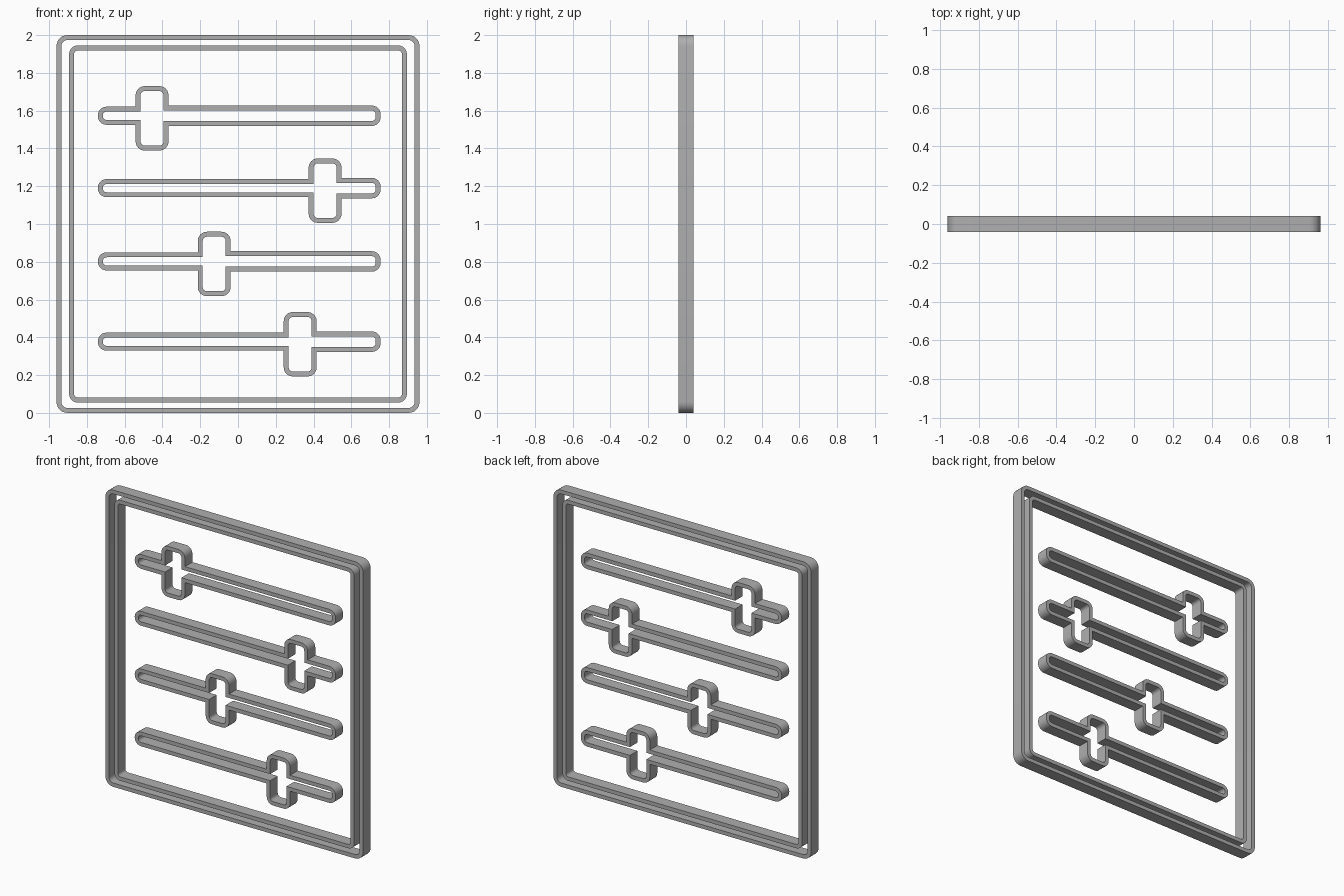
import bpy, bmesh
from math import tan, sin, pi
from mathutils import Vector

if "Cube" in bpy.data.objects:
    bpy.data.objects.remove(bpy.data.objects["Cube"])

WALL = 0.026    # width of every band
DEPTH = 0.08    # thickness front to back

# dark grey finish shared by all parts
grey = bpy.data.materials.new("dark_grey")
grey.diffuse_color = (0.43, 0.43, 0.43, 1)
grey.use_nodes = True
grey.node_tree.nodes["Principled BSDF"].inputs["Base Color"].default_value = grey.diffuse_color


def fillet(corners, steps=6):
    """Round the corners (x, z, radius) of a closed outline."""
    pts, n = [], len(corners)
    for i, (x, z, r) in enumerate(corners):
        p = Vector((x, z))
        if r == 0:
            pts.append(p)
            continue
        a = (Vector(corners[i - 1][:2]) - p).normalized()
        b = (Vector(corners[(i + 1) % n][:2]) - p).normalized()
        half = a.angle(b) / 2
        centre = p + (a + b).normalized() * (r / sin(half))
        start = p + a * (r / tan(half)) - centre
        end = p + b * (r / tan(half)) - centre
        sweep = pi - 2 * half
        for k in range(steps + 1):
            t = k / steps
            pts.append(centre + (start * sin((1 - t) * sweep) + end * sin(t * sweep)) / sin(sweep))
    return pts


def offset(pts, d):
    """Mitred offset, inward for a counter-clockwise outline."""
    out, n = [], len(pts)
    for i, p in enumerate(pts):
        e0 = (p - pts[i - 1]).normalized()
        e1 = (pts[(i + 1) % n] - p).normalized()
        n0, n1 = Vector((-e0.y, e0.x)), Vector((-e1.y, e1.x))
        out.append(p + (n0 + n1) * (d / (1 + n0.dot(n1))))
    return out


def band(name, corners):
    """Closed band with a rectangular section; corners give its outer edge."""
    outer = fillet(corners)
    inner = offset(outer, WALL)
    bm = bmesh.new()
    rings = [[bm.verts.new((p.x, y, p.y)) for p in loop]
             for loop, y in ((outer, -DEPTH / 2), (outer, DEPTH / 2),
                             (inner, DEPTH / 2), (inner, -DEPTH / 2))]
    n = len(outer)
    for k in range(4):
        a, b = rings[k], rings[(k + 1) % 4]
        for i in range(n):
            j = (i + 1) % n
            bm.faces.new((a[i], a[j], b[j], b[i]))
    bmesh.ops.recalc_face_normals(bm, faces=bm.faces)
    me = bpy.data.meshes.new(name)
    bm.to_mesh(me)
    bm.free()
    me.materials.append(grey)
    ob = bpy.data.objects.new(name, me)
    bpy.context.collection.objects.link(ob)
    bpy.context.view_layer.objects.active = ob
    ob.select_set(True)
    bpy.ops.object.shade_smooth_by_angle()
    ob.select_set(False)


def frame(name, hx, z0, z1, r):
    band(name, [(-hx, z0, r), (hx, z0, r), (hx, z1, r), (-hx, z1, r)])


def slider(name, z, knob):
    """Long track outline merged with an upright knob outline."""
    x0, x1 = -0.742, 0.755
    hl, hr = 0.048, 0.054               # track half heights: left, right
    lo, hi = z - 0.184, z + 0.157       # knob bottom and top
    k0, k1, r = knob - 0.087, knob + 0.087, 0.048
    band(name, [
        (x0, z - hl, 0.046), (k0, z - hl, 0), (k0, lo, r), (k1, lo, r),
        (k1, z - hr, 0), (x1, z - hr, 0.046), (x1, z + hr, 0.046), (k1, z + hr, 0),
        (k1, hi, r), (k0, hi, r), (k0, z + hl, 0), (x0, z + hl, 0.046)])


# double border
frame("outer_frame", 0.961, 0.0, 2.0, 0.058)
frame("inner_frame", 0.894, 0.055, 1.945, 0.045)

# four sliders, top to bottom
for i, (z, knob) in enumerate([(1.573, -0.455), (1.19, 0.461), (0.802, -0.126), (0.377, 0.329)]):
    slider(f"slider_{i + 1}", z, knob)
